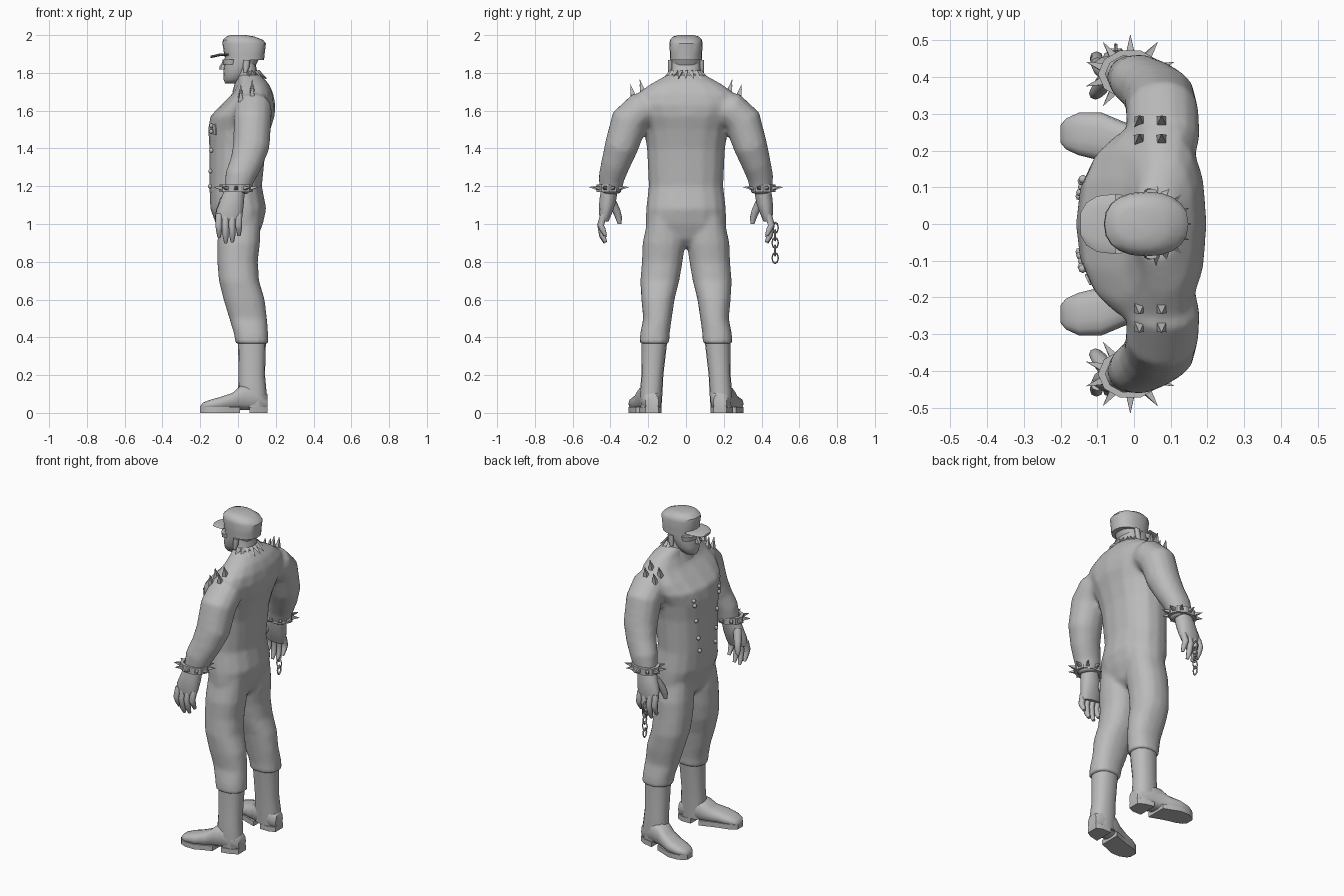
import bpy, bmesh, math
from mathutils import Vector as V
from mathutils.bvhtree import BVHTree

if "Cube" in bpy.data.objects:
    bpy.data.objects.remove(bpy.data.objects["Cube"])

grey = bpy.data.materials.new("plain grey")
grey.diffuse_color = (0.5, 0.5, 0.5, 1)
grey.use_nodes = True
grey.node_tree.nodes["Principled BSDF"].inputs["Base Color"].default_value = grey.diffuse_color


def finish(ob, angle=40):
    ob.data.materials.clear()
    ob.data.materials.append(grey)
    bpy.ops.object.select_all(action='DESELECT')
    ob.select_set(True)
    bpy.context.view_layer.objects.active = ob
    bpy.ops.object.shade_smooth_by_angle(angle=math.radians(angle))
    return ob


def ring(c, u, v, n=16, e=2.3):
    """Rounded cross-section around c, spanned by u and v."""
    pts = []
    for i in range(n):
        a = 2 * math.pi * i / n
        k, s = math.cos(a), math.sin(a)
        pts.append(V(c) + V(u) * math.copysign(abs(k) ** (2 / e), k)
                   + V(v) * math.copysign(abs(s) ** (2 / e), s))
    return pts


def loft(name, rings, angle=40, closed=False):
    bm = bmesh.new()
    vs = [[bm.verts.new(p) for p in r] for r in rings]
    n = len(vs[0])
    pairs = list(zip(vs, vs[1:])) + ([(vs[-1], vs[0])] if closed else [])
    for a, b in pairs:
        for i in range(n):
            bm.faces.new((a[i], a[(i + 1) % n], b[(i + 1) % n], b[i]))
    if not closed:
        bm.faces.new(vs[0])
        bm.faces.new(vs[-1])
    bmesh.ops.recalc_face_normals(bm, faces=bm.faces)
    me = bpy.data.meshes.new(name)
    bm.to_mesh(me)
    bm.free()
    ob = bpy.data.objects.new(name, me)
    bpy.context.collection.objects.link(ob)
    return finish(ob, angle)


def level(z, x0, x1, hw, yc=0, n=16, e=2.3):
    """Horizontal section from x0 to x1, half width hw."""
    return ring(((x0 + x1) / 2, yc, z), ((x1 - x0) / 2, 0, 0), (0, hw, 0), n, e)


def tube(name, pts, s=1, n=14):
    """Limb along points (x, y, z, radius in x, radius across)."""
    c = [V((p[0], p[1] * s, p[2])) for p in pts]
    rings = []
    for i, p in enumerate(pts):
        t = (c[min(i + 1, len(c) - 1)] - c[max(i - 1, 0)]).normalized()
        u = (V((1, 0, 0)) - t * t.x).normalized()
        rings.append(ring(c[i], u * p[3], t.cross(u) * p[4], n, 2.1))
    return loft(name, rings, 60)


def spike(name, base, d, r, h, n=4):
    d = V(d).normalized()
    u = d.orthogonal().normalized()
    w = d.cross(u)
    return loft(name, [ring(base, u * r, w * r, n, 2),
                       ring(V(base) + d * h, u * r * .06, w * r * .06, n, 2)], 20)


# ---- suit: torso, sleeves and trouser legs blended into one skin
torso = [(.88, -.04, .06, .05), (.92, -.09, .10, .15), (1.0, -.117, .132, .215),
         (1.08, -.147, .15, .212), (1.2, -.152, .127, .198), (1.4, -.152, .147, .207),
         (1.5, -.158, .172, .225), (1.57, -.147, .194, .26), (1.63, -.09, .198, .285),
         (1.69, -.03, .187, .26), (1.74, -.005, .165, .19), (1.79, 0, .12, .10)]
parts = [loft("suit", [level(*r) for r in torso])]
arm = [(.08, .15, 1.62, .08, .08), (.08, .24, 1.605, .10, .095), (.077, .30, 1.545, .10, .10),
       (.07, .342, 1.41, .097, .09), (.042, .372, 1.32, .086, .078),
       (.01, .393, 1.25, .08, .07), (-.01, .402, 1.17, .066, .058)]
leg = [(1.04, -.10, .12, .02, .2), (.9, -.11, .117, .003, .23), (.8, -.11, .105, .018, .234),
       (.7, -.102, .112, .035, .242), (.6, -.077, .142, .06, .237), (.5, -.047, .154, .075, .227),
       (.42, -.022, .16, .086, .243), (.365, -.014, .163, .088, .247)]
for s in (1, -1):
    parts.append(tube("sleeve", arm, s))
    parts.append(loft("trouser_leg", [level(z, a, b, (d - c) / 2, s * (c + d) / 2)
                                      for z, a, b, c, d in leg]))
bpy.ops.object.select_all(action='DESELECT')
for p in parts:
    p.select_set(True)
suit = parts[0]
bpy.context.view_layer.objects.active = suit
bpy.ops.object.join()
m = suit.modifiers.new("blend", 'REMESH')
m.mode, m.voxel_size = 'VOXEL', .012
m = suit.modifiers.new("soften", 'SMOOTH')
m.factor, m.iterations = .5, 6
bpy.ops.object.modifier_apply(modifier="blend")
bpy.ops.object.modifier_apply(modifier="soften")
finish(suit, 60)
skin = BVHTree.FromPolygons([v.co for v in suit.data.vertices],
                            [p.vertices[:] for p in suit.data.polygons])

# ---- neck, head and face
loft("neck", [level(1.70, -.03, .14, .10), level(1.77, -.01, .11, .08),
              level(1.86, -.01, .09, .075)], 60)
head = [(1.745, -.068, 0, .03), (1.765, -.076, .03, .052), (1.80, -.078, .07, .07),
        (1.85, -.073, .10, .08), (1.90, -.068, .125, .082)]
loft("head", [level(*r) for r in head], 60)
loft("nose", [level(1.818, -.10, -.06, .016, n=6), level(1.835, -.097, -.06, .013, n=6),
              level(1.87, -.075, -.05, .008, n=6)])
loft("dark_glasses", [level(1.845, -.08, .0, .077), level(1.872, -.083, .0, .082)])

# ---- cap and its brim
cap = [(1.868, -.066, .138, .084), (1.90, -.074, .141, .085), (1.955, -.082, .148, .088),
       (1.975, -.08, .132, .084), (1.993, -.06, .085, .066), (2.0, -.04, .04, .04)]
loft("cap", [level(*r, n=20) for r in cap], 35)
loft("cap_brim", [ring((x, 0, z), (0, w, 0), (0, 0, .007), 12)
                  for x, z, w in ((-.146, 1.885, .03), (-.13, 1.888, .058),
                                  (-.10, 1.895, .076), (-.05, 1.897, .082))])

# ---- ragged hair fringe at the nape
for i in range(9):
    a = math.radians(-80 + 20 * i)
    c, k = math.cos(a), math.sin(a)
    spike("nape_fringe", (.045 + .06 * c, .075 * k, 1.805), (c, k, -.75), .016, .062, 3)

for s in (1, -1):
    # ears
    loft("ear", [level(z, a, b, .012, s * .084, 8)
                 for z, a, b in ((1.80, .03, .045), (1.83, .025, .06), (1.868, .03, .065))], 60)

    # boots: shaft, foot, sole and heel
    loft("boot_shaft", [level(z, a, b, (d - c) / 2, s * (c + d) / 2) for z, a, b, c, d in
                        ((.39, .0, .148, .098, .235), (.2, .003, .143, .12, .236),
                         (.1, .0, .152, .125, .245), (.03, .0, .152, .13, .24))], 60)
    foot = [(.155, .18, .035, .10), (.12, .183, .054, .13), (.06, .19, .06, .15),
            (.01, .2, .064, .142), (-.03, .215, .064, .106), (-.09, .238, .066, .086),
            (-.15, .245, .058, .069), (-.185, .245, .042, .055), (-.2, .245, .024, .036)]
    loft("boot_foot", [ring((x, s * y, (h + .015) / 2), (0, w, 0), (0, 0, (h - .015) / 2), 14, 2.7)
                       for x, y, w, h in foot], 50)
    for nm, sec in (("boot_heel", foot[:3]), ("boot_sole", foot[3:])):
        loft(nm, [[V((x, s * (y + k * w), z)) for k, z in ((-1, 0), (1, 0), (1, .03), (-1, .03))]
                  for x, y, w, h in sec], 30)

    # hands
    tube("palm", [(-.012, .403, 1.20, .05, .045), (-.03, .415, 1.12, .062, .045),
                  (-.045, .427, 1.06, .07, .035), (-.05, .432, 1.02, .062, .024)], s)
    for i, tip in enumerate((.93, .90, .905, .94)):
        x = -.10 + .035 * i
        tube("finger", [(x, .435, 1.05, .018, .019), (x - .002, .452, .995, .018, .018),
                        (x, .443, tip + .035, .016, .016), (x, .427, tip, .009, .009)], s, 8)
    tube("thumb", [(-.07, .40, 1.13, .026, .024), (-.095, .368, 1.07, .022, .021),
                   (-.105, .355, 1.03, .018, .017), (-.107, .352, 1.0, .010, .010)], s, 8)

    # spiked wrist bands
    mid = V((-.01, s * .408, 1.19))
    band = [(.088, .068, .02), (.088, .068, -.02), (.068, .052, -.02), (.068, .052, .02)]
    loft("wrist_band", [ring(mid + V((0, 0, z)), (a, 0, 0), (0, b, 0), 10, 2)
                        for a, b, z in band], 25, True)
    for i in range(10):
        a = 2 * math.pi * (i + .5) / 10
        c, k = math.cos(a), math.sin(a)
        spike("wrist_spike", mid + V((.08 * c, .061 * k, 0)), (c, k, .12), .015, .046)

    # shoulder spikes
    for x in (.015, .075):
        for y in (.228, .278):
            hit = skin.ray_cast(V((x, s * y, 3)), V((0, 0, -1)))[0]
            if hit:
                spike("shoulder_spike", hit - V((0, 0, .012)), (0, s * .25, 1), .02, .068)

    # two columns of jacket buttons
    for y, z in ((.12, 1.52), (.115, 1.49), (.10, 1.39), (.085, 1.28), (.075, 1.2)):
        hit, nor = skin.ray_cast(V((-1, s * y, z)), V((1, 0, 0)))[:2]
        if hit:
            bpy.ops.mesh.primitive_uv_sphere_add(segments=8, ring_count=6, radius=.012,
                                                 location=hit + nor * .004)
            bpy.context.object.name = "button"
            finish(bpy.context.object, 60)

# ---- chest badge
hit, nor = skin.ray_cast(V((-1, -.15, 1.5)), V((1, 0, 0)))[:2]
if hit:
    u = nor.cross(V((0, 0, 1))).normalized()
    w = u.cross(nor)
    loft("chest_badge", [ring(hit + nor * d, u * .016, w * .03, 8, 6) for d in (-.004, .005)], 20)

# ---- hanging chain
for i in range(5):
    bpy.ops.mesh.primitive_torus_add(major_segments=8, minor_segments=4, major_radius=.024,
                                     minor_radius=.005, location=(-.05, .472, .98 - .04 * i))
    link = bpy.context.object
    link.name = "chain_link"
    for v in link.data.vertices:  # stand the ring upright and stretch it, turning every other one
        a, b, c = v.co
        v.co = (c, a * .7, b * 1.15) if i % 2 == 0 else (a * .7, c, b * 1.15)
    if i % 2 == 0:
        pass
    else:
        link.data.flip_normals()
    finish(link, 30)
